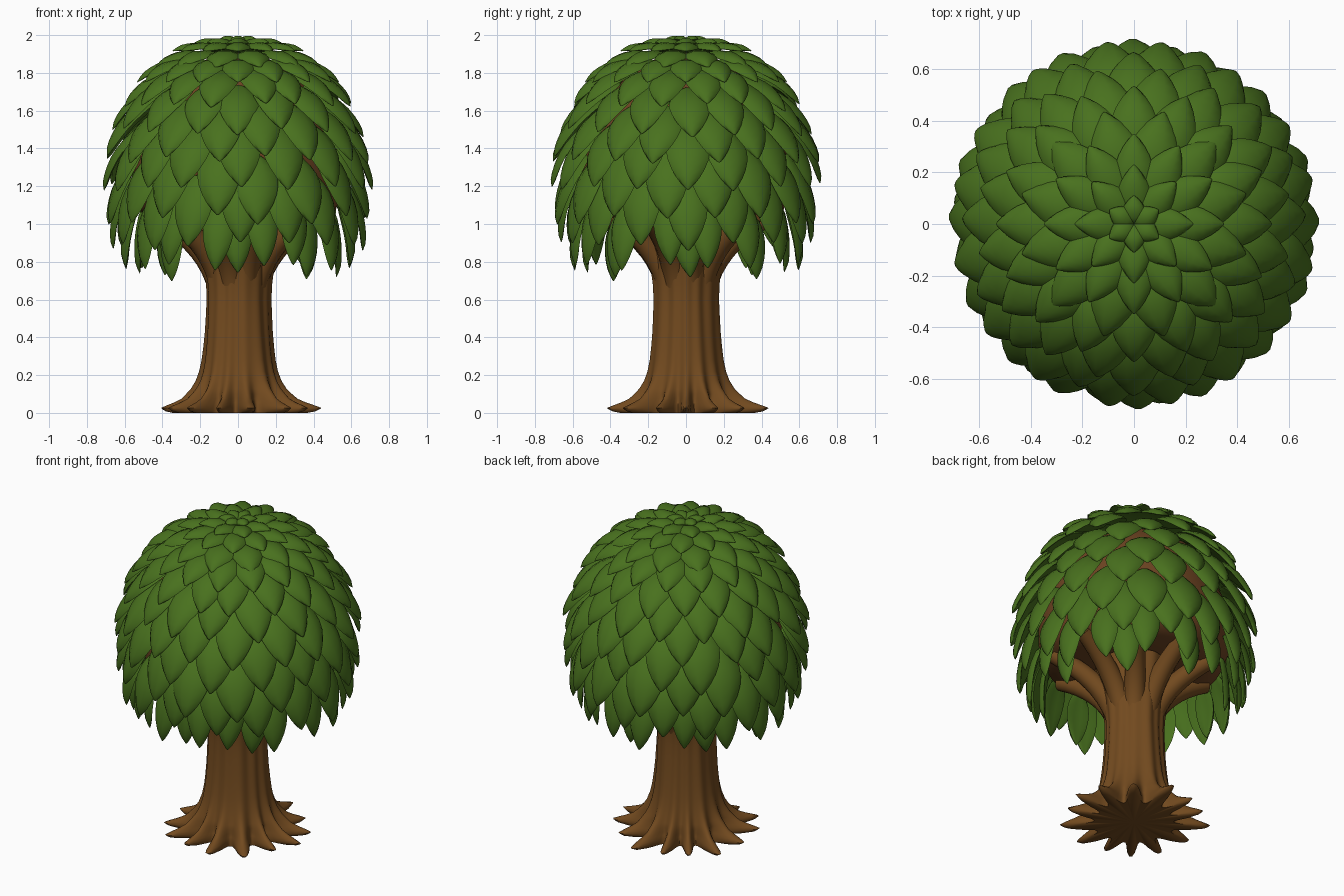
import bpy, bmesh, math, random
from mathutils import Vector

if "Cube" in bpy.data.objects:
    bpy.data.objects.remove(bpy.data.objects["Cube"])

random.seed(4)


def material(name, rgb):
    m = bpy.data.materials.new(name)
    m.diffuse_color = (*rgb, 1)
    m.use_nodes = True
    m.node_tree.nodes["Principled BSDF"].inputs["Base Color"].default_value = m.diffuse_color
    return m


LEAF = material("leaf green", (0.066, 0.165, 0.013))
BARK = material("bark brown", (0.168, 0.068, 0.0135))
CORE = material("inner brown", (0.155, 0.058, 0.016))


def add_object(name, bm, mat, sharp=60):
    bmesh.ops.recalc_face_normals(bm, faces=bm.faces)
    me = bpy.data.meshes.new(name)
    bm.to_mesh(me)
    bm.free()
    me.materials.append(mat)
    for p in me.polygons:
        p.use_smooth = True
    me.set_sharp_from_angle(angle=math.radians(sharp))
    ob = bpy.data.objects.new(name, me)
    bpy.context.collection.objects.link(ob)
    return ob


def loft(bm, rings):
    """Join closed rings of points into a skin with fan caps."""
    rows = [[bm.verts.new(p) for p in ring] for ring in rings]
    n = len(rows[0])
    for a, b in zip(rows, rows[1:]):
        for i in range(n):
            j = (i + 1) % n
            bm.faces.new((a[i], a[j], b[j], b[i]))
    for row in (rows[0], rows[-1]):
        mid = bm.verts.new(sum((v.co for v in row), Vector()) / n)
        for i in range(n):
            bm.faces.new((row[i], row[(i + 1) % n], mid))


def lerp_table(table, z):
    for (z0, r0), (z1, r1) in zip(table, table[1:]):
        if z <= z1:
            t = (z - z0) / (z1 - z0)
            return r0 + (r1 - r0) * t
    return table[-1][1]


# Trunk with shallow grooves and flared root fingers
ROOTS = 14
profile = [(0, .25), (.05, .245), (.1, .23), (.2, .203), (.3, .187), (.45, .174),
           (.6, .168), (.7, .172), (.8, .188), (.9, .215), (1.02, .23)]
heights = [0, .008, .016, .026, .04, .055, .075, .1, .13, .17, .22, .28, .35, .43,
           .52, .6, .68, .75, .82, .9, 1.02]
rings = []
for z in heights:
    ring = []
    for i in range(ROOTS * 12):
        a = 2 * math.pi * i / (ROOTS * 12)
        wob = a + .06 * math.sin(3 * a)
        ridge = (.5 + .5 * math.cos(ROOTS * wob)) ** 1.4
        reach = .18 + .02 * math.sin(5 * a + 1)
        spread = reach * math.exp(-max(z - .03, 0) / .05)
        if z < .026:
            spread *= .6 + .4 * math.sqrt(z / .026)
        groove = (.0035 + .005 * math.exp(-z / .15)) * math.cos(ROOTS * wob)
        groove += .006 * math.sin(5 * a + 2 * z)
        r = lerp_table(profile, z) + spread * ridge + groove - .01 * (z < .1)
        ring.append((r * math.cos(a), r * math.sin(a), z))
    rings.append(ring)
bm = bmesh.new()
loft(bm, rings)
add_object("trunk", bm, BARK)

# Branches splaying out of the trunk into the crown
bm = bmesh.new()
for k in range(9):
    a = 2 * math.pi * (k + .3) / 9
    out = Vector((math.cos(a), math.sin(a), 0))
    side = Vector((-out.y, out.x, 0))
    up = Vector((0, 0, 1))
    p0, p1, p2 = out * .08 + up * .6, out * .13 + up * .9, out * .48 + up * 1.06
    rings = []
    for s in range(11):
        t = s / 10
        p = p0 * (1 - t) ** 2 + p1 * 2 * t * (1 - t) + p2 * t * t
        d = ((p1 - p0) * (1 - t) + (p2 - p1) * t).normalized()
        n = d.cross(side)
        rad = .07 - .02 * t
        rings.append([p + (side * math.cos(q) + n * math.sin(q)) * rad
                      for q in [math.pi * i / 6 for i in range(12)]])
    loft(bm, rings)
add_object("branches", bm, BARK)

# Inner dome that carries the leaves
dome = [(.1, 1.04), (.4, 1.02), (.51, 1.06), (.55, 1.15), (.55, 1.28), (.52, 1.44),
        (.46, 1.6), (.37, 1.73), (.25, 1.83), (.13, 1.89), (.02, 1.91)]
bm = bmesh.new()
loft(bm, [[(r * math.cos(math.pi * i / 20), r * math.sin(math.pi * i / 20), z)
           for i in range(40)] for r, z in dome])
add_object("crown_core", bm, CORE)


# Leaves: puffed pointed ovals bowed along the crown
def add_leaf(bm, angle, base, tip, width, bow, twist):
    out = Vector((math.cos(angle), math.sin(angle), 0))
    side = Vector((-out.y, out.x, 0))
    a = out * base[0] + Vector((0, 0, base[1]))
    b = out * tip[0] + Vector((0, 0, tip[1])) + side * twist
    along = (b - a).normalized()
    side = (side - along * side.dot(along)).normalized()
    normal = side.cross(along)
    if normal.dot(out + Vector((0, 0, 1))) < 0:
        normal = -normal
    rings = []
    for s in range(12):
        t = .01 + .985 * (.5 - .5 * math.cos(math.pi * s / 11))
        w = width * .5 * t ** .55 * (1 - t) ** .85 / .418
        c = a.lerp(b, t) + normal * bow * math.sin(math.pi * t)
        ring = []
        for i in range(10):
            q = math.pi * i / 5
            x = math.cos(q)
            lift = math.sin(q) * (.02 if math.sin(q) > 0 else .012) * min(1, w / .04)
            ring.append(c + side * (w * x) + normal * (lift - .2 * w * x * x))
        rings.append(ring)
    loft(bm, rings)


# base (r, z), tip (r, z), count, half-step offset, width, bow
tiers = [
    ((.00, 1.95), (.11, 1.98), 6, 0, .10, .012),
    ((.02, 1.925), (.23, 1.96), 8, 0, .14, .02),
    ((.07, 1.91), (.35, 1.915), 12, 0, .17, .03),
    ((.15, 1.885), (.45, 1.83), 12, 1, .20, .04),
    ((.23, 1.85), (.535, 1.75), 16, 0, .20, .045),
    ((.31, 1.80), (.61, 1.615), 16, 1, .22, .045),
    ((.38, 1.735), (.665, 1.48), 16, 0, .235, .045),
    ((.45, 1.64), (.71, 1.34), 16, 1, .245, .045),
    ((.50, 1.53), (.71, 1.19), 16, 0, .25, .045),
    ((.53, 1.39), (.69, 1.02), 16, 1, .25, .04),
    ((.55, 1.26), (.66, .88), 16, 0, .23, .04),
    ((.54, 1.14), (.60, .77), 16, 1, .18, .03),
    ((.50, 1.06), (.52, .72), 8, 0, .17, .02),
]
bm = bmesh.new()
for row, (base, tip, count, half, width, bow) in enumerate(tiers):
    for k in range(count):
        loose = row > 4
        angle = -math.pi / 2 + 2 * math.pi * (k + .5 * half) / count
        angle += random.uniform(-.035, .035) * loose
        drop = random.uniform(-.025, .025) * loose
        add_leaf(bm, angle, (base[0], base[1] + drop), (tip[0], tip[1] + drop),
                 width, bow, random.uniform(-.03, .03) * loose)
add_object("leaves", bm, LEAF, 80)
